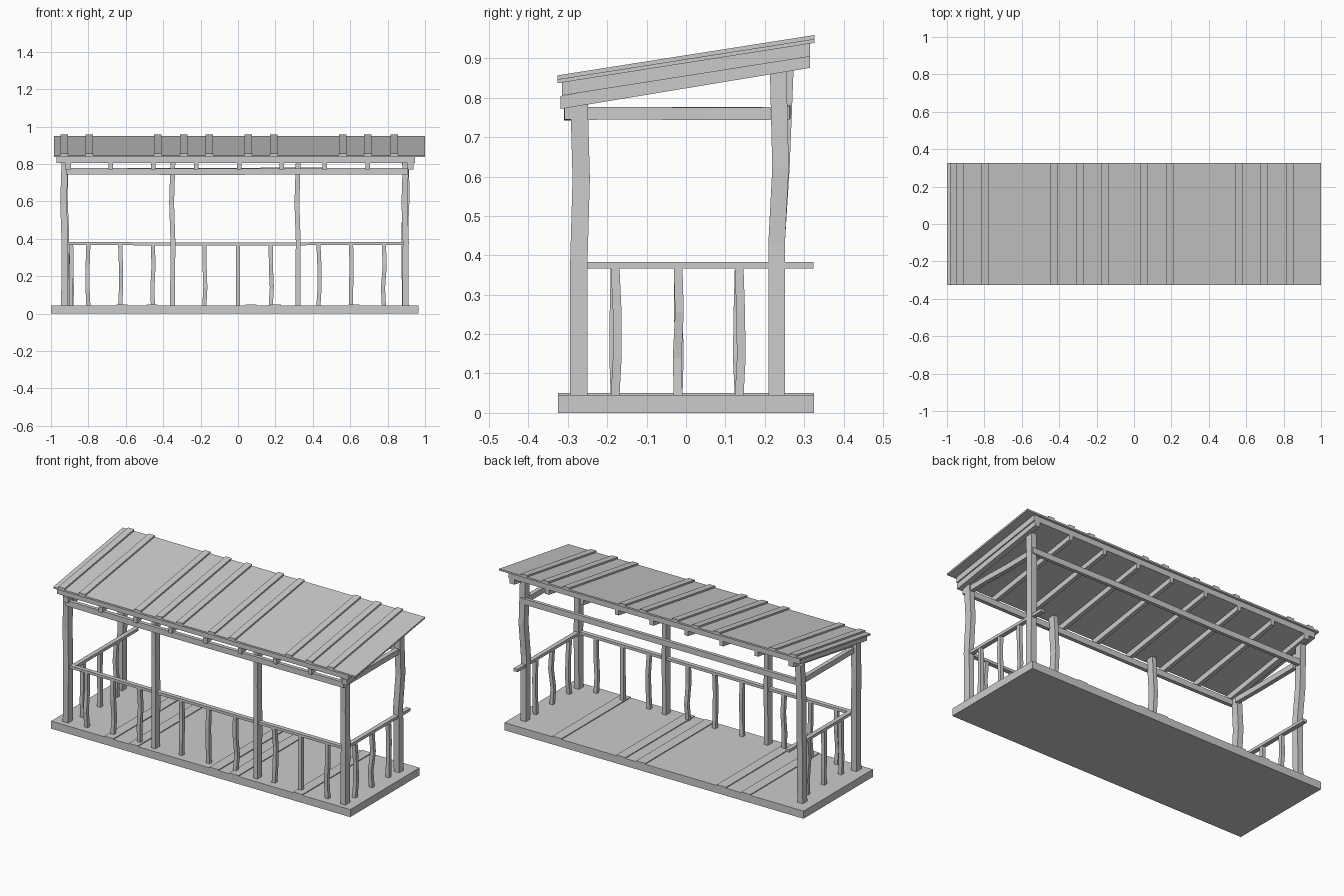
import bpy, bmesh, random
from mathutils import Vector

random.seed(4)
SLOPE = 0.157  # roof rise per unit of depth


def loft(name, rings):
    """Square-section timber lofted through a list of 4-point rings."""
    bm = bmesh.new()
    vs = [[bm.verts.new(p) for p in r] for r in rings]
    for a, b in zip(vs, vs[1:]):
        for i in range(4):
            j = (i + 1) % 4
            bm.faces.new((a[i], a[j], b[j], b[i]))
    bm.faces.new(vs[0])
    bm.faces.new(vs[-1])
    bmesh.ops.recalc_face_normals(bm, faces=bm.faces)
    me = bpy.data.meshes.new(name)
    bm.to_mesh(me)
    bm.free()
    ob = bpy.data.objects.new(name, me)
    bpy.context.collection.objects.link(ob)
    return ob


def box(name, x0, x1, y0, y1, z0, z1, slope=0.0):
    """Box whose heights are tilted along y by the given slope."""
    rings = [[(x0, y, z0 + slope * y), (x1, y, z0 + slope * y),
              (x1, y, z1 + slope * y), (x0, y, z1 + slope * y)] for y in (y0, y1)]
    return loft(name, rings)


def timber(name, a, b, w, h, bends=None, wobble=0.0):
    """Rough timber from a to b; bends are (t, offset 1, offset 2)."""
    a, b = Vector(a), Vector(b)
    if (b - a).z > 0.1:
        u, v = Vector((1, 0, 0)), Vector((0, 1, 0))
    elif abs((b - a).x) > abs((b - a).y):
        u, v = Vector((0, 1, 0)), Vector((0, 0, 1))
    else:
        u, v = Vector((1, 0, 0)), Vector((0, 0, 1))
    if bends is None:
        r = lambda: random.uniform(-wobble, wobble)
        bends = [(0, 0, 0), (0.3, r(), r()), (0.65, r(), r()), (1, 0, 0)]
    rings = []
    for t, du, dv in bends:
        c = a.lerp(b, t) + u * du + v * dv
        rings.append([c + u * sx * w / 2 + v * sy * h / 2
                      for sx, sy in ((-1, -1), (1, -1), (1, 1), (-1, 1))])
    return loft(name, rings)


# Floor and raised boards
box("floor", -1, 0.965, -0.325, 0.325, 0, 0.045)
for x in (-0.62, -0.46, 0.07, 0.2, 0.62):
    box("floor_board", x - 0.03, x + 0.03, -0.325, 0.325, 0.04, 0.05)

# Roof sheet, deck below it, battens on top, rafters under
box("roof_sheet", -0.985, 1, -0.326, 0.326, 0.888, 0.898, SLOPE)
box("roof_deck", -0.97, 0.945, -0.315, 0.315, 0.855, 0.888, SLOPE)
for x in (-0.93, -0.795, -0.43, -0.29, -0.155, 0.055, 0.19, 0.56, 0.695, 0.835):
    box("roof_batten", x - 0.02, x + 0.02, -0.326, 0.326, 0.894, 0.908, SLOPE)
for i in range(9):
    x = -0.91 + i * 0.229
    w = 0.016 if i in (0, 8) else 0.012
    box("rafter", x - w, x + w, -0.318, 0.315, 0.824, 0.857, 0.165)

# Front posts
for x, w in ((-0.928, 0.035), (-0.35, 0.026), (0.32, 0.026), (0.895, 0.032)):
    timber("front_post", (x, -0.272, 0.04), (x, -0.272, 0.81), w, 0.044,
           [(0, 0, 0), (0.45, 0.002, 0), (0.72, -0.005, 0.006), (1, 0.002, 0)])

# Back corner posts, one leaning outward
timber("back_post", (0.895, 0.23, 0.04), (0.895, 0.23, 0.87), 0.036, 0.042,
       [(0, 0, 0), (0.47, -0.004, 0), (0.7, 0.004, 0.01), (1, 0, 0.004)])
timber("back_post", (-0.925, 0.23, 0.04), (-0.925, 0.23, 0.87), 0.036, 0.042,
       [(0, 0, 0), (0.47, 0.004, 0), (0.7, -0.004, 0.012), (1, 0, 0.022)])

# Long beams, front and back
timber("front_beam", (-0.92, -0.297, 0.762), (0.91, -0.297, 0.762), 0.022, 0.034, wobble=0.003)
timber("back_beam", (-0.92, 0.253, 0.762), (0.91, 0.253, 0.762), 0.02, 0.034, wobble=0.003)

# Front railing
timber("front_rail", (-0.92, -0.272, 0.375), (0.89, -0.272, 0.375), 0.026, 0.016, wobble=0.003)
for x in (-0.8, -0.63, -0.455, -0.18, 0, 0.175, 0.43, 0.605, 0.78):
    timber("front_baluster", (x, -0.272, 0.04), (x, -0.272, 0.37), 0.022, 0.022, wobble=0.007)

# Side beams, rails and balusters
for x, xb in ((-0.915, -0.892), (0.893, 0.893)):
    timber("side_beam", (x, -0.255, 0.76), (x, 0.215, 0.76), 0.026, 0.032, wobble=0.003)
    timber("side_rail", (xb, -0.28, 0.375), (xb, 0.324, 0.375), 0.026, 0.017, wobble=0.0)
    for y in (-0.18, -0.02, 0.135):
        timber("side_baluster", (xb, y, 0.04), (xb, y, 0.37), 0.022, 0.022, wobble=0.006)
